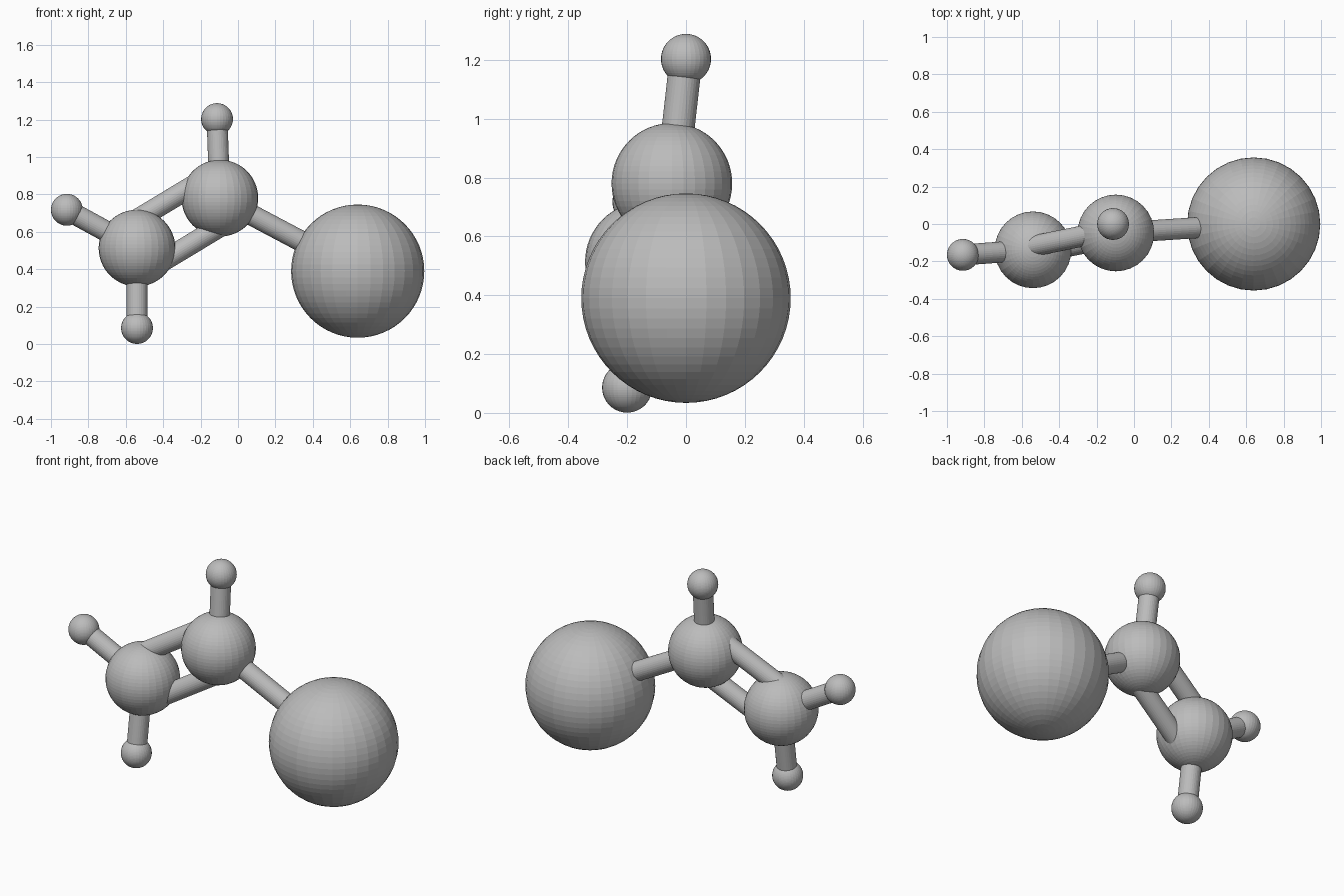
import bpy
from mathutils import Vector

cube = bpy.data.objects.get("Cube")
if cube:
    bpy.data.objects.remove(cube, do_unlink=True)

# One plain grey for everything
grey = bpy.data.materials.new("plain_grey")
grey.use_nodes = True
colour = (0.5, 0.5, 0.5, 1)
grey.diffuse_color = colour
grey.node_tree.nodes["Principled BSDF"].inputs["Base Color"].default_value = colour


def ball(name, centre, radius):
    bpy.ops.mesh.primitive_uv_sphere_add(segments=32, ring_count=32, radius=radius, location=centre)
    bpy.context.object.name = name
    bpy.context.object.data.materials.append(grey)


def rod(name, start, end, radius=0.056):
    axis = end - start
    bpy.ops.mesh.primitive_cylinder_add(vertices=32, radius=radius, depth=axis.length,
                                        location=(start + end) / 2)
    obj = bpy.context.object
    obj.name = name
    obj.rotation_euler = axis.to_track_quat("Z", "Y").to_euler()
    obj.data.materials.append(grey)


# Ball centres
large = Vector((0.64, 0, 0.39))
upper = Vector((-0.097, -0.048, 0.78))
lower = Vector((-0.54, -0.138, 0.513))
top = Vector((-0.112, 0, 1.203))
side = Vector((-0.915, -0.165, 0.718))
bottom = Vector((-0.54, -0.2, 0.086))

ball("large_ball", large, 0.356)
ball("upper_medium_ball", upper, 0.205)
ball("lower_medium_ball", lower, 0.205)
ball("top_small_ball", top, 0.085)
ball("side_small_ball", side, 0.085)
ball("bottom_small_ball", bottom, 0.085)

# Single rods
rod("large_ball_rod", upper, large)
rod("top_rod", upper, top)
rod("side_rod", lower, side)
rod("bottom_rod", lower, bottom)

# Pair of parallel rods, lying in the plane of the lower three balls
normal = (side - lower).cross(bottom - lower)
offset = normal.cross(upper - lower).normalized() * 0.131
rod("upper_double_rod", lower + offset, upper + offset)
rod("lower_double_rod", lower - offset, upper - offset)
